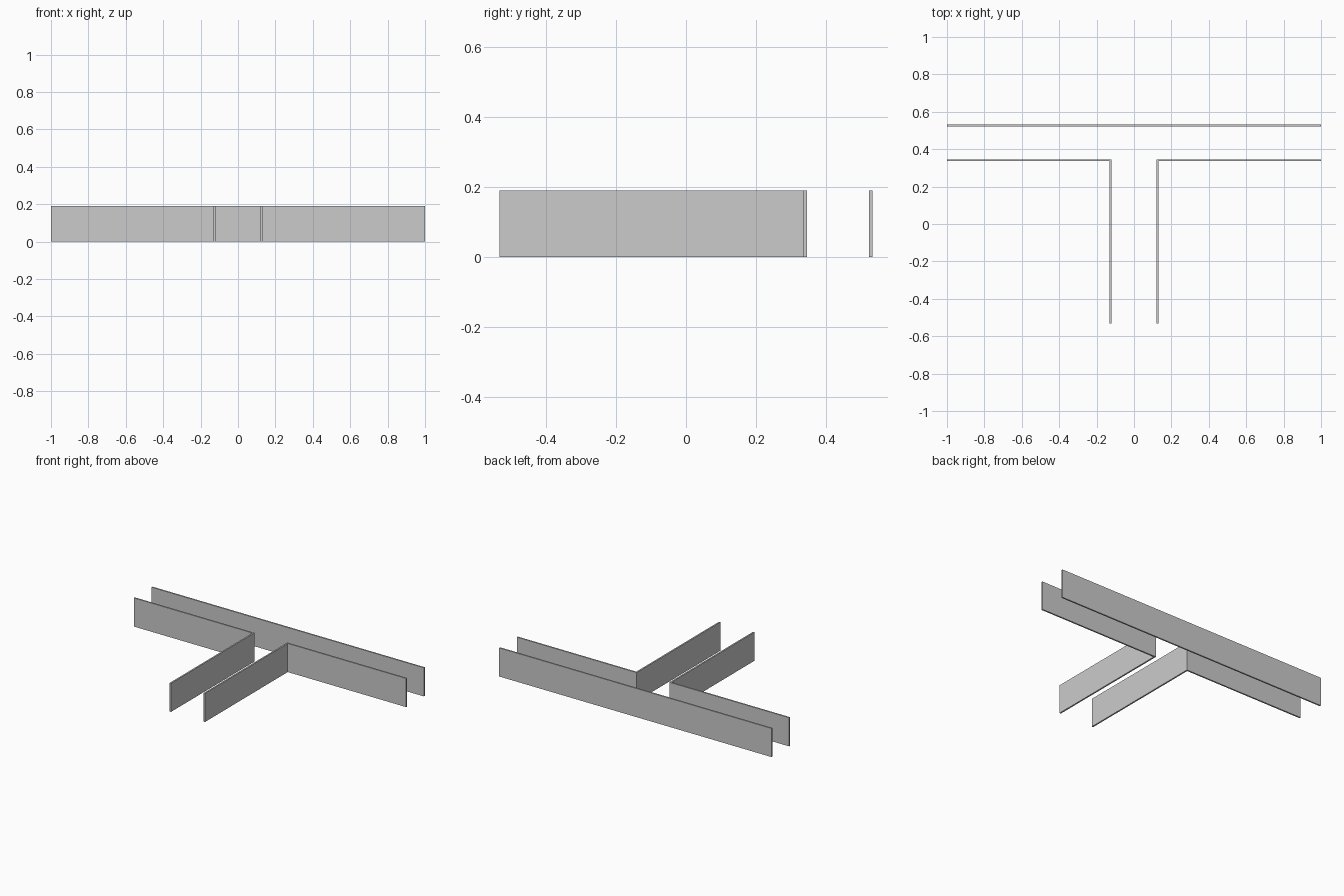
import bpy, bmesh

if "Cube" in bpy.data.objects:
    bpy.data.objects.remove(bpy.data.objects["Cube"])

HEIGHT = 0.19
T = 0.01            # wall thickness
BACK = 0.532        # outer face of the straight wall
INNER = 0.346       # passage-side face of the corner walls
HALF = 0.12         # half width of the stem passage


def extrude_plan(name, points):
    """Wall made by raising a floor-plan outline to full height."""
    bm = bmesh.new()
    face = bm.faces.new([bm.verts.new((x, y, 0)) for x, y in points])
    ext = bmesh.ops.extrude_face_region(bm, geom=[face])
    top = [g for g in ext["geom"] if isinstance(g, bmesh.types.BMVert)]
    bmesh.ops.translate(bm, verts=top, vec=(0, 0, HEIGHT))
    bmesh.ops.recalc_face_normals(bm, faces=bm.faces)
    mesh = bpy.data.meshes.new(name)
    bm.to_mesh(mesh)
    bm.free()
    obj = bpy.data.objects.new(name, mesh)
    bpy.context.collection.objects.link(obj)
    return obj


# Long straight wall across the back
extrude_plan("back_wall", [(-1, BACK - T), (1, BACK - T), (1, BACK), (-1, BACK)])

# L-shaped corner walls, left and right of the stem passage
for side, s in (("left", -1), ("right", 1)):
    plan = [(HALF, -BACK), (HALF + T, -BACK), (HALF + T, INNER - T),
            (1, INNER - T), (1, INNER), (HALF, INNER)]
    extrude_plan(side + "_corner_wall", [(s * x, y) for x, y in plan])
